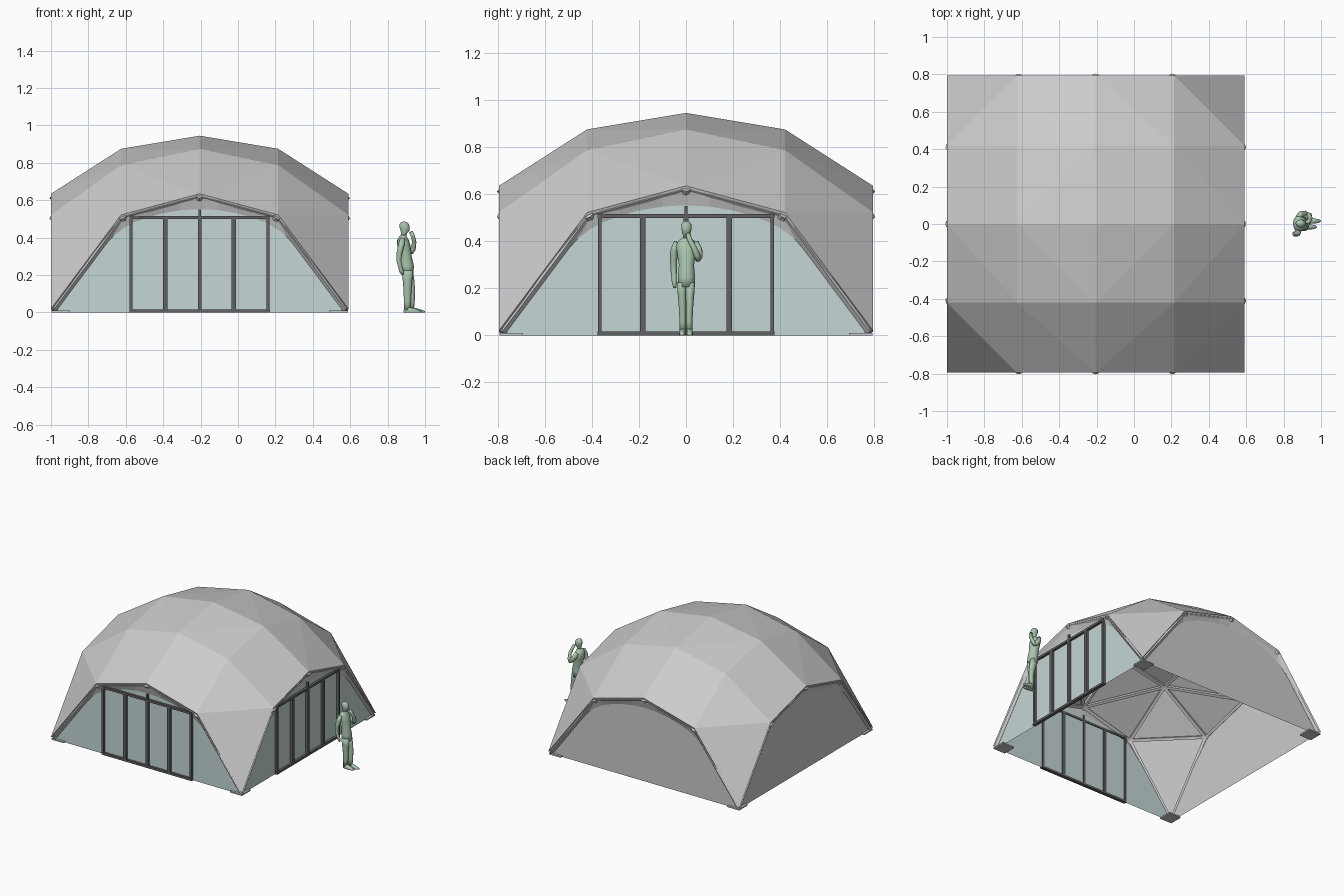
import bpy, bmesh, math
from mathutils import Vector, Matrix

if "Cube" in bpy.data.objects:
    bpy.data.objects.remove(bpy.data.objects["Cube"])

CX, H, M = -0.205, 0.795, 0.42      # dome centre x, half width, inner grid line
INSET = 0.02                        # depth of the walls behind the arch edge


def material(name, rgb):
    m = bpy.data.materials.new(name)
    m.diffuse_color = (*rgb, 1)
    m.use_nodes = True
    m.node_tree.nodes["Principled BSDF"].inputs["Base Color"].default_value = m.diffuse_color
    return m


GLASS = material("glass_teal", (0.56, 0.67, 0.67))
DARK = material("dark_frame", (0.12, 0.12, 0.12))
GREEN = material("figure_green", (0.40, 0.56, 0.42))


def finish(name, bm, mat=None, smooth=False):
    bmesh.ops.recalc_face_normals(bm, faces=bm.faces)
    me = bpy.data.meshes.new(name)
    bm.to_mesh(me)
    bm.free()
    ob = bpy.data.objects.new(name, me)
    bpy.context.collection.objects.link(ob)
    if mat:
        me.materials.append(mat)
    if smooth:
        for p in me.polygons:
            p.use_smooth = True
    return ob


def add_box(bm, c, size, rot=Matrix()):
    bmesh.ops.create_cube(bm, size=1, matrix=Matrix.Translation(c) @ rot @ Matrix.Diagonal((*size, 1)))


def add_beam(bm, a, b, w, d, up):
    z = (b - a).normalized()
    x = z.cross(up).normalized()
    rot = Matrix((x, z.cross(x), z)).transposed().to_4x4()
    add_box(bm, (a + b) / 2, (w, d, (b - a).length), rot)


# Faceted shell: 5 x 5 grid of points, heights depend on distance from the axes
grid = [-H, -M, 0, M, H]
height = {(0, 0): .945, (0, 1): .875, (0, 2): .635, (1, 1): .787, (1, 2): .522, (2, 2): .02}


def node(i, j):
    return Vector((CX + grid[i], grid[j], height[tuple(sorted((abs(i - 2), abs(j - 2))))]))


bm = bmesh.new()
v = [[bm.verts.new(node(i, j)) for j in range(5)] for i in range(5)]
for i in range(4):
    for j in range(4):
        a, b, c, d = v[i][j], v[i+1][j], v[i+1][j+1], v[i][j+1]
        if (i < 2) == (j < 2):          # split across the line to the apex
            bm.faces.new((a, b, d))
            bm.faces.new((b, c, d))
        else:
            bm.faces.new((a, b, c))
            bm.faces.new((a, c, d))
edges = [(e.verts[0].co.copy(), e.verts[1].co.copy()) for e in bm.edges]
nodes = [w.co.copy() for w in bm.verts]
finish("dome_shell", bm)

# Space frame of beams and hubs just under the shell
core = Vector((CX, 0, -.23))
inner = lambda p: core + (p - core) * .981
bm = bmesh.new()
for a, b in edges:
    a, b = inner(a), inner(b)
    add_beam(bm, a, b, .02, .022, (a + b) / 2 - core)
for p in nodes:
    if p.z > .1:
        q = inner(p)
        rot = (p - core).to_track_quat('Z', 'Y').to_matrix().to_4x4()
        bmesh.ops.create_cone(bm, cap_ends=True, segments=8, radius1=.022, radius2=.022, depth=.022,
                              matrix=Matrix.Translation(q) @ rot)
finish("frame_beams", bm)

# Feet: base plates with a small upright lug
bm = bmesh.new()
for sx in (-1, 1):
    for sy in (-1, 1):
        add_box(bm, (CX + sx * .742, sy * .742, .005), (.1, .1, .01))
        add_box(bm, (CX + sx * .755, sy * .755, .022), (.022, .022, .03))
finish("base_plates", bm)

# Wall profile: half of the arch opening (u, z), mirrored
half = [(.765, .02), (.62, .235), (.46, .41), (.42, .442), (.36, .478), (.28, .508), (.2, .53), (.1, .547), (0, .553)]
arch = half + [(-u, z) for u, z in half[-2::-1]]


def outer_z(u):
    u = abs(u)
    return .635 + (.522 - .635) * u / M if u <= M else .522 + (.02 - .522) * (u - M) / (H - M)


def wall_matrix(angle):
    return Matrix.Translation((CX, 0, 0)) @ Matrix.Rotation(angle, 4, 'Z')


def build_side(label, angle, glazed):
    T = wall_matrix(angle)
    # hanging band between arch edge and wall
    bm = bmesh.new()
    rim = [(H, .02)] + [(u, outer_z(u)) for u, z in arch[1:-1]] + [(-H, .02)]
    low = [(.775, .02), (.632, .225)] + arch[2:-2] + [(-.632, .225), (-.775, .02)]
    ro = [bm.verts.new((u, -H, z)) for u, z in rim]
    ri = [bm.verts.new((u, -H + INSET, z)) for u, z in low]
    for k in range(len(ro) - 1):
        bm.faces.new((ro[k], ro[k+1], ri[k+1], ri[k]))
    bm.transform(T)
    finish(label + "_arch_band", bm)
    # wall panel
    bm = bmesh.new()
    prof = arch if glazed else low
    end = .75 if glazed else .785
    pts = [(end, 0)] + prof + [(-end, 0)]
    bm.faces.new([bm.verts.new((u, -H + INSET, z)) for u, z in pts])
    bm.transform(T)
    finish(label + ("_glass" if glazed else "_panel"), bm, GLASS if glazed else None)
    if not glazed:
        return
    # folding door frame
    bm = bmesh.new()
    y = -H + .014
    for k, w in zip(range(-2, 3), (.016, .024, .02, .024, .016)):
        add_box(bm, (k * .183, y, .257), (w, .024, .514))
    for z in (.008, .507):
        add_box(bm, (0, y, z), (.75, .024, .016))
    add_box(bm, (0, y, .53), (.014, .02, .04))
    bm.transform(T)
    finish(label + "_door_frame", bm, DARK)


for label, quarter, glazed in (("front", 0, True), ("right", 1, True), ("back", 2, False), ("left", 3, False)):
    build_side(label, quarter * math.pi / 2, glazed)


# Standing figure facing +x: lofted elliptical rings (x, y, z, rx, ry)
def loft(name, rings, seg=14, vertical=True):
    bm = bmesh.new()
    loops = []
    for n, (x, y, z, rx, ry) in enumerate(rings):
        c = Vector((x, y, z))
        if vertical:
            ax, ay = Vector((1, 0, 0)), Vector((0, 1, 0))
        else:
            t = Vector(rings[min(n+1, len(rings)-1)][:3]) - Vector(rings[max(n-1, 0)][:3])
            ax = t.cross(Vector((.3, 1, .2))).normalized()
            ay = t.cross(ax).normalized()
        loops.append([bm.verts.new(c + ax * rx * math.cos(2*math.pi*k/seg) + ay * ry * math.sin(2*math.pi*k/seg))
                      for k in range(seg)])
    for p, q in zip(loops, loops[1:]):
        for k in range(seg):
            bm.faces.new((p[k], p[(k+1) % seg], q[(k+1) % seg], q[k]))
    bm.faces.new(loops[0])
    bm.faces.new(loops[-1])
    return finish(name, bm, GREEN, True)


loft("figure_jacket", [(.905, .002, .205, .034, .037), (.903, .002, .25, .037, .037), (.896, .002, .3, .033, .033),
                       (.888, .002, .35, .036, .041), (.882, .002, .385, .032, .046), (.882, .002, .403, .022, .034),
                       (.885, .002, .415, .014, .016)])
loft("figure_head", [(.884, .002, .405, .013, .014), (.889, .002, .425, .016, .015), (.893, .002, .437, .024, .019),
                     (.891, .002, .455, .027, .022), (.889, .002, .472, .025, .021), (.887, .002, .483, .015, .013),
                     (.887, .002, .486, .005, .005)])
for side, s, dx in (("right", -1, -.008), ("left", 1, .012)):
    loft(side + "_leg", [(.912 + dx, s * .014, .012, .016, .013), (.914 + dx, s * .014, .06, .019, .014),
                         (.914 + dx, s * .015, .12, .021, .016), (.91 + dx / 2, s * .017, .18, .026, .019),
                         (.905, s * .018, .225, .03, .02)])
    loft(side + "_shoe", [(.94 + dx, s * .016, 0, .047, .014), (.94 + dx, s * .016, .007, .048, .014),
                          (.93 + dx, s * .016, .017, .034, .012), (.917 + dx, s * .015, .026, .016, .011)])
loft("hanging_arm", [(.88, -.038, .395, .014, .014), (.873, -.05, .36, .017, .017), (.862, -.053, .315, .015, .015),
                     (.86, -.052, .275, .013, .013), (.868, -.051, .24, .011, .011), (.874, -.049, .222, .013, .01),
                     (.88, -.047, .203, .007, .006)], 10, False)
loft("raised_upper_arm", [(.88, .04, .395, .014, .014), (.892, .052, .365, .017, .017),
                          (.915, .055, .335, .016, .016), (.932, .05, .32, .01, .01)], 10, False)
loft("raised_forearm", [(.925, .052, .318, .011, .011), (.937, .047, .34, .014, .014), (.942, .032, .375, .012, .012),
                        (.936, .016, .405, .011, .011), (.925, .008, .43, .012, .01)], 10, False)
